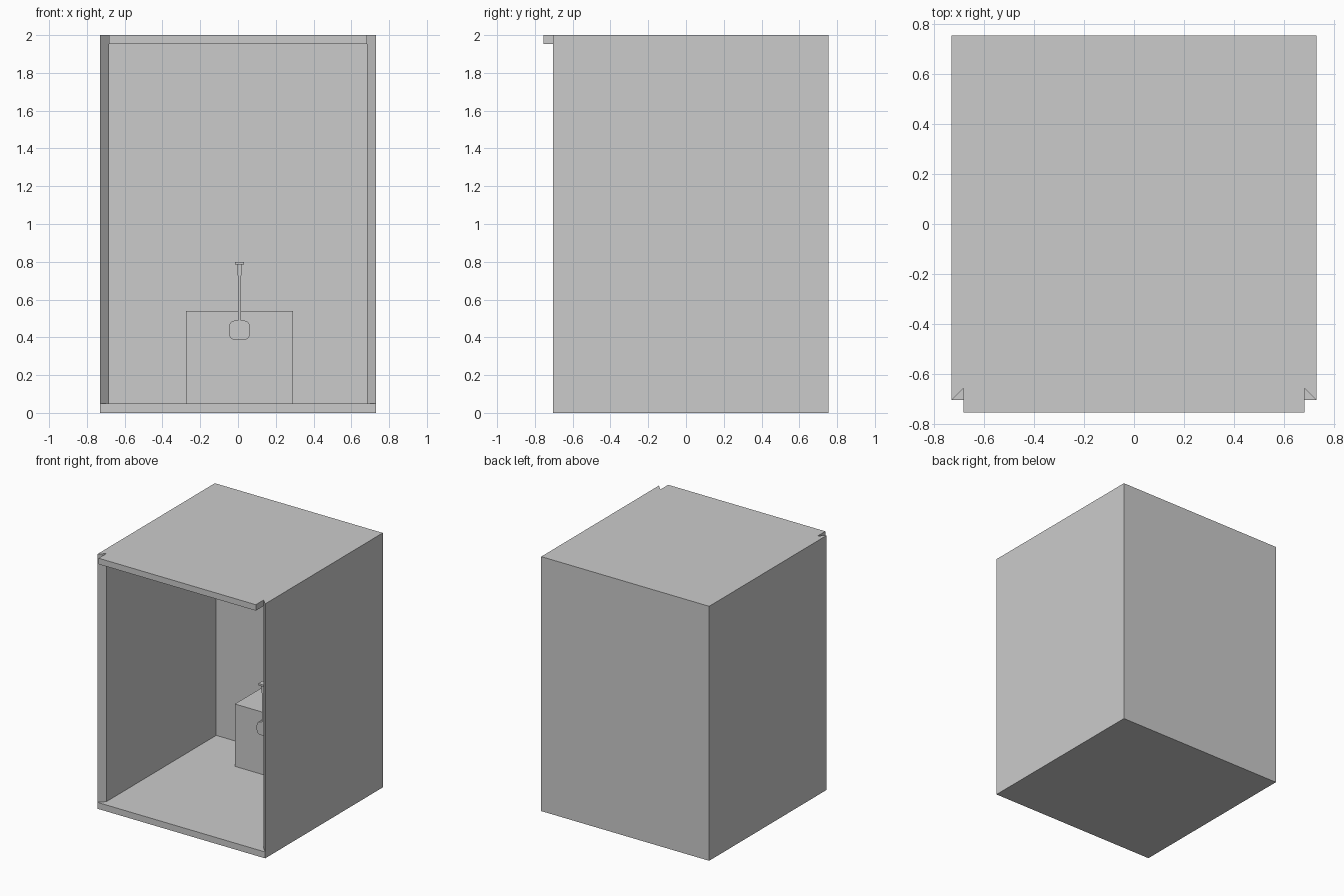
import bpy, bmesh, math

if "Cube" in bpy.data.objects:
    bpy.data.objects.remove(bpy.data.objects["Cube"])


def prism(name, outline, low, high, axis="z", caps=True):
    """Extrude a 2D outline: along z (points are x, y) or along y (points are x, z)."""
    def place(p, t):
        return (p[0], p[1], t) if axis == "z" else (p[0], t, p[1])
    bm = bmesh.new()
    a = [bm.verts.new(place(p, low)) for p in outline]
    b = [bm.verts.new(place(p, high)) for p in outline]
    n = len(outline)
    for i in range(n):
        j = (i + 1) % n
        bm.faces.new((a[i], a[j], b[j], b[i]))
    if caps:
        bm.faces.new(a[::-1])
        bm.faces.new(b)
    # outlines run counter-clockwise, so the y extrusion comes out inverted
    if axis == "y":
        bmesh.ops.reverse_faces(bm, faces=bm.faces[:])
    mesh = bpy.data.meshes.new(name)
    bm.to_mesh(mesh)
    bm.free()
    obj = bpy.data.objects.new(name, mesh)
    bpy.context.collection.objects.link(obj)
    return obj


def mirrored(right_half):
    """Close an outline by repeating its right half on the left."""
    return right_half + [(-x, y) for x, y in reversed(right_half)]


W, IN = 0.73, 0.683          # outer and inner half widths
BACK, FRONT, LIP = 0.755, -0.705, -0.755
REVEAL = FRONT + (W - IN)    # inner end of the bevelled wall fronts
T, H = 0.05, 2.0

# Floor slab
prism("floor", [(-W, FRONT), (W, FRONT), (W, BACK), (-W, BACK)], 0, T)

# Side and back walls in one U, with bevelled front edges
prism("walls", [(W, FRONT), (W, BACK), (-W, BACK), (-W, FRONT),
                (-IN, REVEAL), (-IN, BACK - T), (IN, BACK - T), (IN, REVEAL)],
      T, H - T + 0.003, caps=False)

# Roof slab with a projecting lip and notched front corners
prism("roof", mirrored([(IN, LIP), (IN, REVEAL), (W, FRONT), (W, BACK)]),
      H - T + 0.003, H)

# Bench box against the back wall
prism("bench_box", [(-0.275, 0.354), (0.29, 0.354), (0.29, BACK - T), (-0.275, BACK - T)],
      T, 0.54)

# Paddle standing against the bench: rounded blade, tapered handle, end grip
CX = 0.008
blade = []
for i in range(32):
    t = 2 * math.pi * (i + 0.5) / 32
    c, s = math.cos(t), math.sin(t)
    blade.append((CX + 0.056 * math.copysign(abs(c) ** 0.6, c),
                  0.438 + 0.052 * math.copysign(abs(s) ** 0.6, s)))
prism("paddle_blade", blade, 0.30, 0.352, "y")
handle = [(0.008, 0.48), (0.008, 0.72), (0.013, 0.75), (0.013, 0.787)]
prism("paddle_handle", [(CX + x, z) for x, z in mirrored(handle)], 0.295, 0.325, "y")
prism("paddle_grip", [(CX + x, z) for x, z in mirrored([(0.025, 0.785), (0.025, 0.80)])],
      0.276, 0.33, "y")
